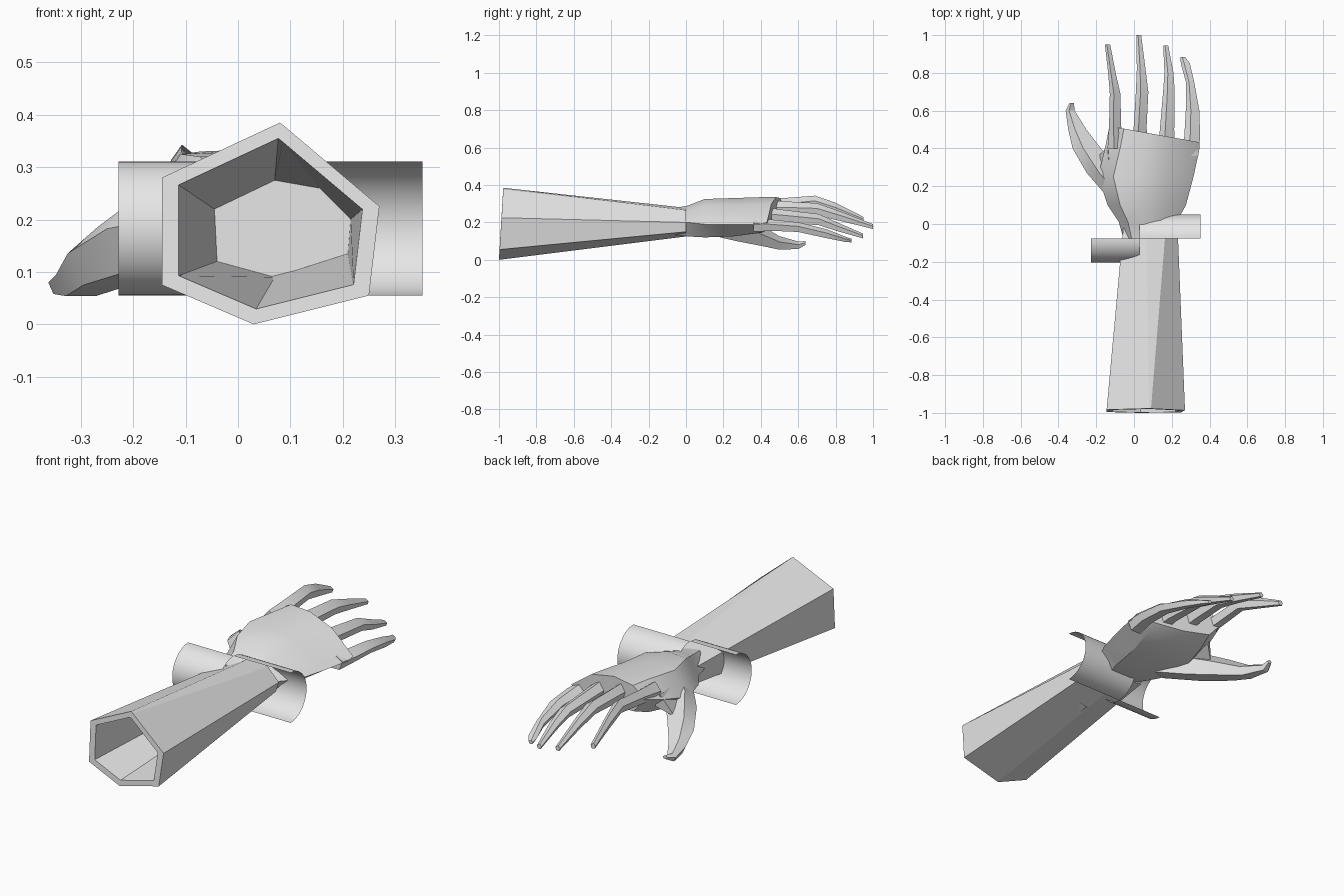
import bpy, bmesh, math
from mathutils import Vector

cube = bpy.data.objects.get("Cube")
if cube:
    bpy.data.objects.remove(cube)

grey = bpy.data.materials.new("plain grey")
grey.use_nodes = True
grey.diffuse_color = (0.8, 0.8, 0.8, 1)
grey.node_tree.nodes["Principled BSDF"].inputs["Base Color"].default_value = grey.diffuse_color


def loft(name, rings, closed=True, angle=25):
    """Skin a list of point rings; closed rings get end caps."""
    bm = bmesh.new()
    loops = [[bm.verts.new(p) for p in ring] for ring in rings]
    count = len(loops[0])
    for a, b in zip(loops, loops[1:]):
        for i in range(count if closed else count - 1):
            j = (i + 1) % count
            bm.faces.new((a[i], a[j], b[j], b[i]))
    if closed:
        bm.faces.new(loops[0])
        bm.faces.new(loops[-1])
        bmesh.ops.recalc_face_normals(bm, faces=bm.faces)
    mesh = bpy.data.meshes.new(name)
    bm.to_mesh(mesh)
    bm.free()
    mesh.materials.append(grey)
    obj = bpy.data.objects.new(name, mesh)
    bpy.context.collection.objects.link(obj)
    bpy.ops.object.select_all(action='DESELECT')
    obj.select_set(True)
    bpy.context.view_layer.objects.active = obj
    bpy.ops.object.shade_smooth_by_angle(angle=math.radians(angle))
    return obj


# Forearm: faceted sleeve, hollow from the open elbow end
elbow = [(.08, .385), (.09, .377), (.27, .225), (.25, .055),
         (.03, 0), (-.145, .075), (-.145, .28)]
wrist = [(.065, .278), (.17, .265), (.23, .2), (.215, .15),
         (.07, .125), (-.045, .14), (-.055, .23)]
inner_end = [(.07, .275), (.155, .26), (.215, .2), (.21, .135),
             (.07, .09), (-.04, .12), (-.045, .22)]
front = [Vector((x, -1 + z * .06, z)) for x, z in elbow]
middle = Vector((.06, -.99, .19))
rim = [middle + (p - middle) * .845 for p in front]
loft("forearm", [[(x, -.28, z) for x, z in inner_end], rim, front,
                 [(x, 0, z) for x, z in wrist]], angle=12)


# Palm: eight-sided sections from wrist to slanted knuckle line
def palm_ring(y, left, right, z_left, z_right, top, bottom, slant=0):
    shape = [(0, z_left), (.16, top), (.42, top + .005),
             (.72, top * .75 + z_right * .25), (1, z_right),
             (.8, bottom), (.45, bottom), (.15, bottom + .02)]
    ring = []
    for f, z in shape:
        x = left + (right - left) * f
        ring.append((x, y - slant * x, z))
    return ring


loft("palm", [
    palm_ring(-.1, -.05, .215, .2, .2, .265, .14),
    palm_ring(.01, -.08, .225, .2, .2, .285, .125),
    palm_ring(.1, -.14, .275, .2, .19, .32, .12),
    palm_ring(.25, -.19, .315, .21, .19, .325, .125),
    palm_ring(.41, -.15, .345, .25, .19, .33, .145, .06),
    palm_ring(.495, -.13, .348, .285, .2, .33, .18, .18)])


# Fingers: five-sided tapered sections with a ridge on top
def finger(name, path):
    section = [(-.25, 1), (1, .15), (.6, -1), (-.6, -1), (-1, .1)]
    loft(name, [[(x + w * u, y, z + h * v) for u, v in section]
                for x, y, z, w, h in path])


finger("index_finger", [(-.095, .4, .28, .045, .045), (-.1, .52, .295, .032, .035),
                        (-.1, .69, .31, .028, .033), (-.117, .8, .275, .02, .03),
                        (-.14, .95, .215, .014, .014)])
finger("middle_finger", [(.03, .4, .27, .04, .05), (.033, .52, .275, .034, .038),
                         (.043, .7, .27, .033, .033), (.038, .82, .235, .023, .026),
                         (.025, 1, .178, .013, .013)])
finger("ring_finger", [(.17, .38, .24, .045, .05), (.175, .5, .235, .038, .035),
                       (.185, .71, .215, .03, .03), (.185, .8, .18, .024, .024),
                       (.168, .945, .128, .013, .013)])
finger("little_finger", [(.29, .36, .19, .05, .04), (.308, .46, .185, .042, .03),
                         (.31, .6, .175, .036, .026), (.297, .75, .14, .022, .024),
                         (.272, .85, .11, .024, .014), (.258, .885, .103, .012, .01)])
finger("thumb", [(-.03, .12, .2, .09, .065), (-.16, .27, .175, .09, .075),
                 (-.25, .4, .13, .075, .055), (-.3, .5, .09, .048, .036),
                 (-.338, .6, .078, .024, .02), (-.33, .64, .09, .012, .01)])


# Thumb web: thin wedge between thumb and index base
loft("thumb_web", [[(-.13, .3, .27), (-.1, .3, .17), (-.2, .3, .14)],
                   [(-.14, .41, .27), (-.12, .42, .21), (-.19, .36, .15)]])


# Wrist band: two offset half cylinders lying across the wrist
def half_band(name, start, end, side):
    arc = [math.pi * i / 24 for i in range(25)]
    loft(name, [[(x, -.077 + side * .128 * math.sin(a), .183 + .128 * math.cos(a))
                 for a in arc] for x in (start, end)], closed=False)


half_band("band_right_half", -.228, .03, -1)
half_band("band_left_half", .03, .352, 1)
